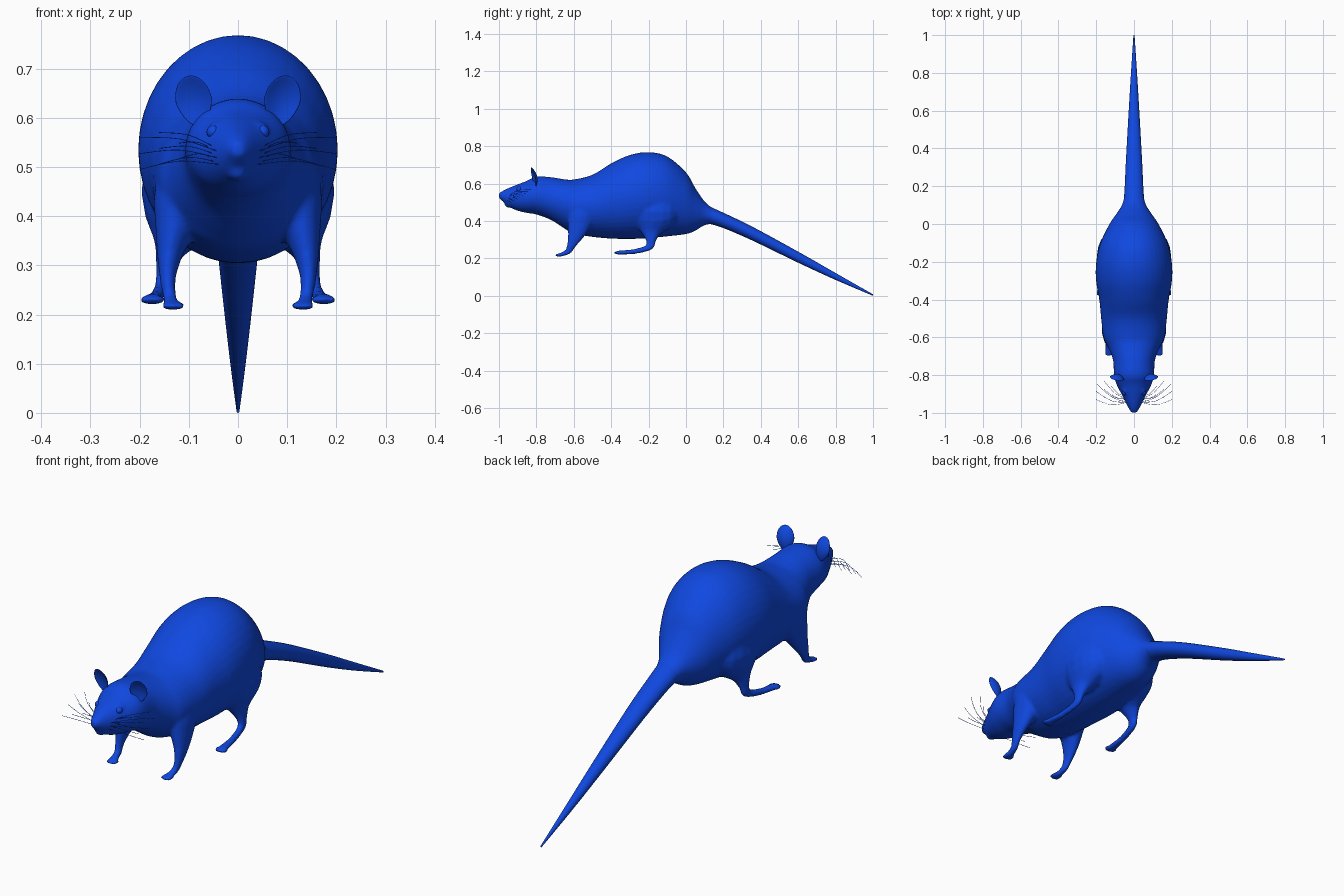
import bpy, bmesh, math
from mathutils import Vector, Matrix

if "Cube" in bpy.data.objects:
    bpy.data.objects.remove(bpy.data.objects["Cube"], do_unlink=True)

blue = bpy.data.materials.new("blue")
blue.use_nodes = True
blue.diffuse_color = (0.005, 0.065, 0.75, 1)
blue.node_tree.nodes["Principled BSDF"].inputs["Base Color"].default_value = blue.diffuse_color


def spline(points, steps):
    """Smooth samples through rows of numbers."""
    p = [Vector(r) for r in points]
    p = [p[0]] + p + [p[-1]]
    out = []
    for a, b, c, d in zip(p, p[1:], p[2:], p[3:]):
        for i in range(steps):
            t = i / steps
            out.append(b + ((c - a) * t + (2 * a - 5 * b + 4 * c - d) * t * t
                            + (3 * b - a - 3 * c + d) * t ** 3) * 0.5)
    return out + [p[-1]]


def skin(bm, sections, sides):
    """Closed skin over upright ovals: centre x, y, z, half width, half height."""
    turns = [math.tau * k / sides for k in range(sides)]
    rings = [[bm.verts.new((x + w * math.cos(a), y, z + h * math.sin(a))) for a in turns]
             for x, y, z, w, h in sections]
    for r, s in zip(rings, rings[1:]):
        for k in range(sides):
            n = (k + 1) % sides
            bm.faces.new((r[k], s[k], s[n], r[n]))
    bm.faces.new(rings[0])
    bm.faces.new(rings[-1][::-1])


def loft(bm, rows, steps, sides):
    """Centred skin; each row is y, top, bottom, half width."""
    skin(bm, [(0, y, (top + low) / 2, half, (top - low) / 2)
              for y, top, low, half in spline(rows, steps)], sides)


def ball(bm, centre, radii):
    x, y, z = centre
    rx, ry, rz = radii
    bands = [math.pi * (i + .25) / 8.5 for i in range(9)]
    skin(bm, [(x, y - ry * math.cos(a), z, rx * math.sin(a), rz * math.sin(a))
              for a in bands], 14)


def limb(bm, rows, side):
    """Overlapping balls; each row is x, y, z and the three radii."""
    centres = spline([row[:3] for row in rows], 7)
    sizes = spline([row[3:] for row in rows], 7)
    for c, s in zip(centres, sizes):
        ball(bm, (c.x * side, c.y, c.z), s)


def finish(name, bm):
    for f in bm.faces:
        f.smooth = True
    me = bpy.data.meshes.new(name)
    bm.to_mesh(me)
    bm.free()
    me.materials.append(blue)
    ob = bpy.data.objects.new(name, me)
    bpy.context.collection.objects.link(ob)
    return ob


# Head and trunk
body = bmesh.new()
loft(body, [
    (-1.0, .548, .522, .012), (-.98, .562, .505, .026), (-.95, .576, .478, .042),
    (-.9, .596, .455, .067), (-.85, .615, .443, .092), (-.8, .638, .435, .106),
    (-.72, .634, .405, .111), (-.65, .623, .36, .138), (-.6, .622, .333, .162),
    (-.5, .647, .315, .174), (-.4, .708, .306, .184), (-.3, .753, .304, .201),
    (-.2, .768, .308, .2), (-.1, .745, .318, .178), (0, .66, .33, .13),
    (.05, .576, .348, .096), (.1, .504, .378, .064), (.15, .464, .382, .05),
    (.22, .425, .365, .035)], 4, 40)

# Legs, feet and toes
for side in (-1, 1):
    limb(body, [
        (.122, -.56, .43, .05, .075, .09), (.138, -.585, .335, .028, .046, .04),
        (.143, -.61, .275, .017, .026, .02), (.139, -.63, .237, .014, .019, .014),
        (.134, -.668, .22, .018, .018, .01)], side)
    limb(body, [
        (.112, -.17, .45, .085, .13, .12), (.132, -.185, .36, .04, .06, .05),
        (.149, -.187, .3, .018, .028, .025), (.155, -.198, .26, .014, .024, .017),
        (.165, -.27, .238, .015, .02, .014), (.174, -.355, .231, .02, .02, .012)], side)
    for i in range(4):
        spread = (i - 1.5) * .012
        for x, y, z in ((.132, -.685, .217), (.174, -.372, .23)):
            ball(body, (side * (x + spread), y + abs(spread) * .4, z), (.0075, .019, .008))
    # Brow around the eye
    ball(body, (side * .042, -.875, .572), (.022, .028, .022))

# Nose tip and chin
ball(body, (0, -.985, .537), (.017, .014, .015))
ball(body, (0, -.945, .487), (.022, .025, .016))

body = finish("body", body)
fuse = body.modifiers.new("fuse", "REMESH")
fuse.mode = "VOXEL"
fuse.voxel_size = .0075
fuse.use_smooth_shade = True
soft = body.modifiers.new("soften", "SMOOTH")
soft.factor = .5
soft.iterations = 4

# Tail
tail = bmesh.new()
loft(tail, [(.07, .5, .405, .045), (.12, .48, .387, .053), (.2, .444, .362, .049),
            (.35, .372, .298, .042), (.6, .236, .177, .028), (.8, .122, .085, .016),
            (1.0, .008, 0, .003)], 6, 24)
finish("tail", tail)

for side, label in ((1, "left"), (-1, "right")):
    # Cupped ear, narrower at its root
    ear = bmesh.new()
    for v in bmesh.ops.create_uvsphere(ear, u_segments=28, v_segments=16, radius=1)["verts"]:
        x, y, z = v.co
        width = .038 * (1 + .22 * min(z, 0))
        v.co = (x * width, y * .005 - .014 * (x * x + z * z), z * .053)
    ear.transform(Matrix.Translation((side * .087, -.802, .638))
                  @ Matrix.Rotation(side * math.radians(12), 4, "Z")
                  @ Matrix.Rotation(math.radians(14), 4, "X")
                  @ Matrix.Rotation(side * math.radians(8), 4, "Y"))
    finish(label + "_ear", ear)

    # Eye
    eye = bmesh.new()
    ball(eye, (side * .05, -.892, .571), (.014, .015, .014))
    finish(label + "_eye", eye)

    # Whiskers
    cu = bpy.data.curves.new(label + "_whiskers", "CURVE")
    cu.dimensions = "3D"
    cu.bevel_depth = .0008
    cu.bevel_resolution = 1
    cu.materials.append(blue)
    for i in range(8):
        t = i / 7
        root = Vector((side * .038, -.945 + .02 * (i % 3), .505 + .03 * t))
        tip = Vector((side * (.2 - .04 * (i % 3)), -.93 + .1 * t, .495 + .075 * t))
        bend = (root + tip) / 2 + Vector((0, -.02, .012))
        hair = cu.splines.new("POLY")
        path = spline((root, bend, tip), 4)
        hair.points.add(len(path) - 1)
        for p, c in zip(hair.points, path):
            p.co = (*c, 1)
    bpy.context.collection.objects.link(bpy.data.objects.new(label + "_whiskers", cu))
